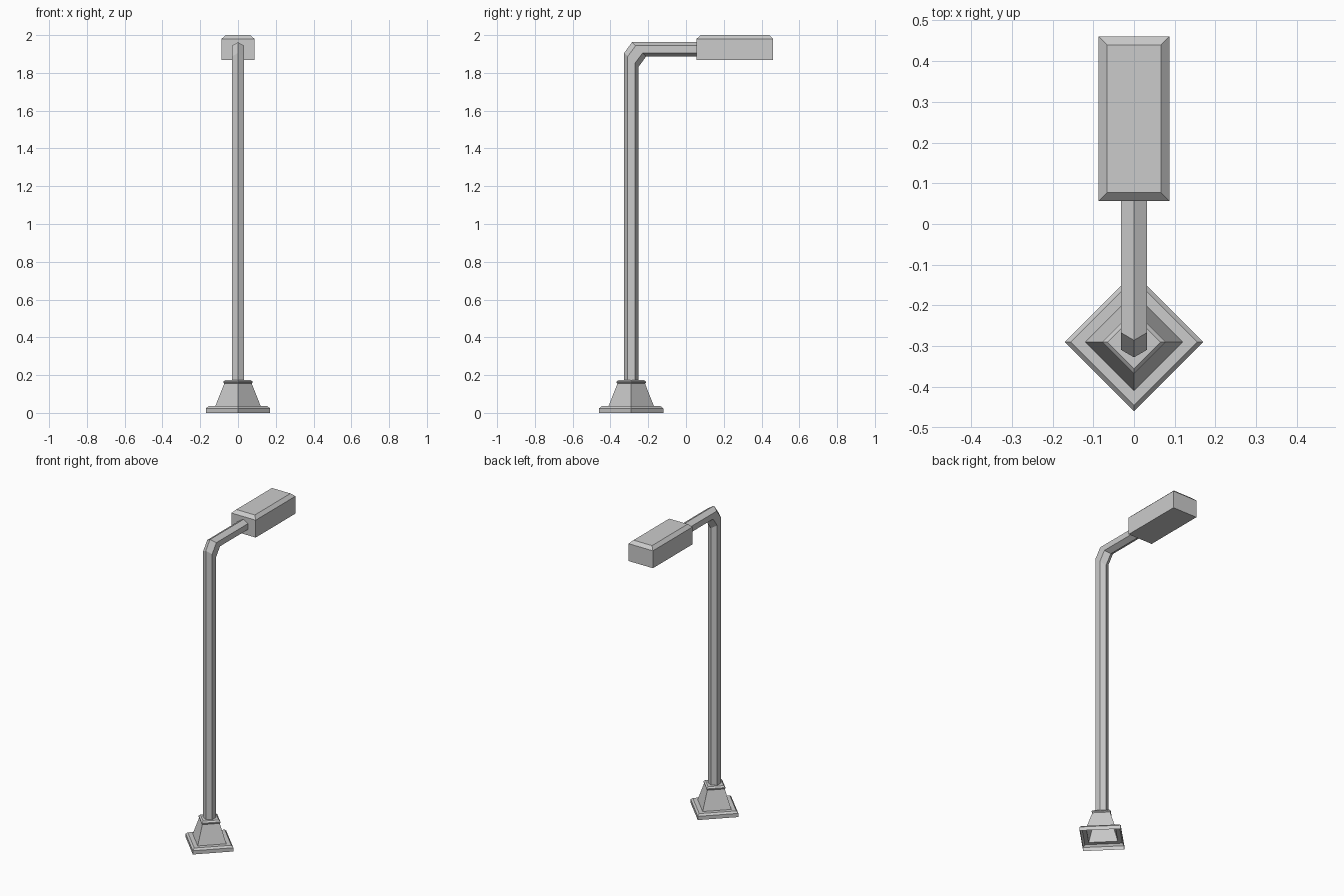
import bpy
from math import sin, cos, pi

if "Cube" in bpy.data.objects:
    bpy.data.objects.remove(bpy.data.objects["Cube"])

POLE_Y = -0.29


def loft(name, rings, cap_start=False, cap_end=False):
    """Skin equal-sized rings of points with flat faces."""
    n = len(rings[0])
    verts = [p for ring in rings for p in ring]
    faces = []
    for k in range(len(rings) - 1):
        for i in range(n):
            j = (i + 1) % n
            faces.append((k * n + i, k * n + j, (k + 1) * n + j, (k + 1) * n + i))
    if cap_start:
        faces.append(tuple(reversed(range(n))))
    if cap_end:
        faces.append(tuple(range(len(verts) - n, len(verts))))
    mesh = bpy.data.meshes.new(name)
    mesh.from_pydata(verts, [], faces)
    obj = bpy.data.objects.new(name, mesh)
    bpy.context.collection.objects.link(obj)
    return obj


def diamond(r, z):
    return [(r * cos(i * pi / 2), POLE_Y + r * sin(i * pi / 2), z) for i in range(4)]


def hexagon(y, z, vy, vz, r=0.0375):
    """Hexagon with one axis along x and the other along (vy, vz)."""
    return [(r * sin(i * pi / 3), y + r * cos(i * pi / 3) * vy,
             z + r * cos(i * pi / 3) * vz) for i in range(6)]


def rectangle(inset, z):
    x, y0, y1 = 0.087 - inset, 0.056 + inset, 0.461 - inset
    return [(-x, y0, z), (x, y0, z), (x, y1, z), (-x, y1, z)]


# Stepped square foot, hollow underneath
foot_profile = [(0.17, 0), (0.17, 0.024), (0.155, 0.036), (0.12, 0.036),
                (0.073, 0.155), (0.078, 0.16), (0.078, 0.166), (0.065, 0.175)]
loft("foot", [diamond(r, z) for r, z in foot_profile], cap_end=True)

# Six-sided pole bending into the arm, with 45-degree cuts at the bend
loft("pole_and_arm", [
    hexagon(POLE_Y, 0.17, -1, 0),
    hexagon(POLE_Y, 1.868, -1, 1),
    hexagon(-0.248, 1.925, -1, 1),
    hexagon(0.07, 1.925, 0, 1),
], cap_start=True, cap_end=True)

# Lamp head with a chamfered top
loft("lamp_head", [rectangle(0, 1.868), rectangle(0, 1.98), rectangle(0.021, 2.0)],
     cap_start=True, cap_end=True)

# Make all face directions point outward
import bmesh
for obj in bpy.context.collection.objects:
    bm = bmesh.new()
    bm.from_mesh(obj.data)
    bmesh.ops.recalc_face_normals(bm, faces=bm.faces)
    bm.to_mesh(obj.data)
    bm.free()
